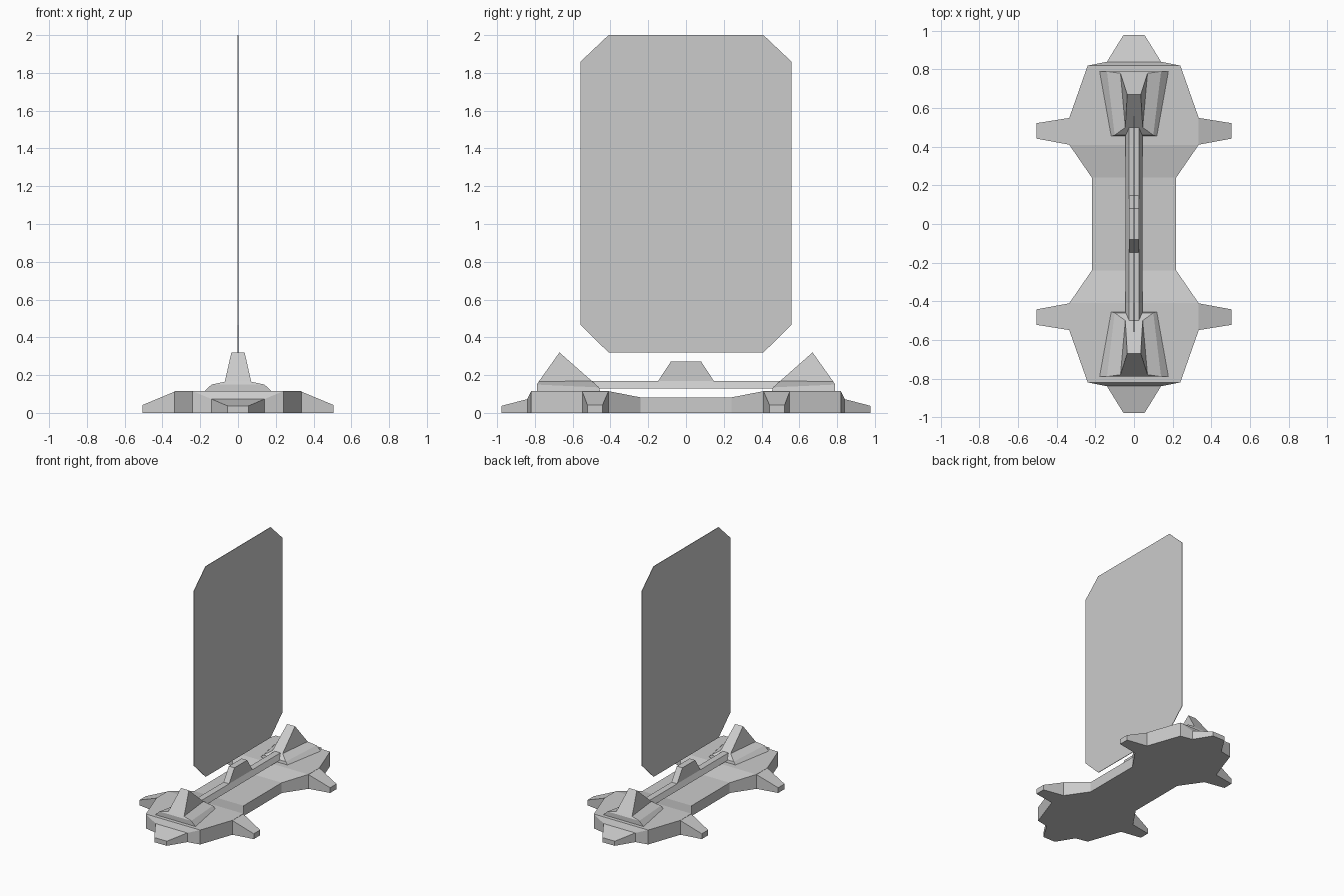
import bpy, bmesh

if "Cube" in bpy.data.objects:
    bpy.data.objects.remove(bpy.data.objects["Cube"])


def make_object(name, rings, faces=None):
    """Loft equal-length rings of points into a closed solid, or use given faces."""
    bm = bmesh.new()
    if faces is None:
        loops = [[bm.verts.new(p) for p in ring] for ring in rings]
        n = len(loops[0])
        for a, b in zip(loops, loops[1:]):
            for i in range(n):
                j = (i + 1) % n
                bm.faces.new((a[i], a[j], b[j], b[i]))
        bm.faces.new(loops[0])
        bm.faces.new(loops[-1])
    else:
        verts = [bm.verts.new(p) for p in rings]
        for f in faces:
            bm.faces.new([verts[i] for i in f])
    bmesh.ops.recalc_face_normals(bm, faces=bm.faces)
    mesh = bpy.data.meshes.new(name)
    bm.to_mesh(mesh)
    bm.free()
    obj = bpy.data.objects.new(name, mesh)
    bpy.context.collection.objects.link(obj)
    return obj


def slab(name, profile, half_width):
    """Extrude a (y, z) profile symmetrically along x."""
    return make_object(name, [[(x, y, z) for y, z in profile]
                              for x in (-half_width, half_width)])


# Base with tapered end feet: stations of (y, half width, height)
half = [(0.24, 0.218, 0.082), (0.41, 0.335, 0.115), (0.55, 0.335, 0.115),
        (0.82, 0.24, 0.115), (0.84, 0.14, 0.073), (0.978, 0.055, 0.037)]
stations = [(-y, w, h) for y, w, h in reversed(half)] + half
make_object("base", [[(-w, y, 0), (w, y, 0), (w, y, h), (-w, y, h)]
                     for y, w, h in stations])

# Four side feet
for sx, side in ((-1, "left"), (1, "right")):
    for sy, end in ((-1, "front"), (1, "back")):
        rings = []
        for x, y0, y1, h in ((0.33, 0.41, 0.55, 0.115), (0.505, 0.442, 0.522, 0.042)):
            rings.append([(sx * x, sy * y0, 0), (sx * x, sy * y1, 0),
                          (sx * x, sy * y1, h), (sx * x, sy * y0, h)])
        make_object(f"foot_{end}_{side}", rings)

# Bridging rail with sloped sides
make_object("rail", [[(-0.045, y, 0.13), (0.045, y, 0.13), (0.025, y, 0.17), (-0.025, y, 0.17)]
                     for y in (-0.52, 0.52)])

# Projector block in the middle of the rail
slab("projector_block", [(-0.15, 0.165), (0.15, 0.165), (0.08, 0.272), (-0.08, 0.272)], 0.025)

# Flared end brackets: left half points, mirrored for the right half
bracket = [(0.18, 0.79, 0.113), (0.14, 0.79, 0.15), (0.07, 0.78, 0.165),
           (0.035, 0.67, 0.32),
           (0.045, 0.50, 0.17), (0.10, 0.46, 0.135), (0.12, 0.455, 0.113)]
half_faces = [(0, 1, 5, 6), (1, 2, 4, 5), (2, 3, 4)]
n = len(bracket)
faces = half_faces + [tuple(i + n for i in f) for f in half_faces]
faces += [(i, i + 1, i + 1 + n, i + n) for i in range(n - 1)]
faces.append((n - 1, 0, n, 2 * n - 1))
for sy, end in ((-1, "front"), (1, "back")):
    points = [(sx * x, sy * y, z) for sx in (1, -1) for x, y, z in bracket]
    make_object(f"bracket_{end}", points, faces)

# Thin upright screen with clipped corners
slab("screen_panel", [(-0.41, 0.32), (0.41, 0.32), (0.558, 0.465), (0.558, 1.86),
                      (0.41, 2.0), (-0.41, 2.0), (-0.558, 1.86), (-0.558, 0.465)], 0.002)
